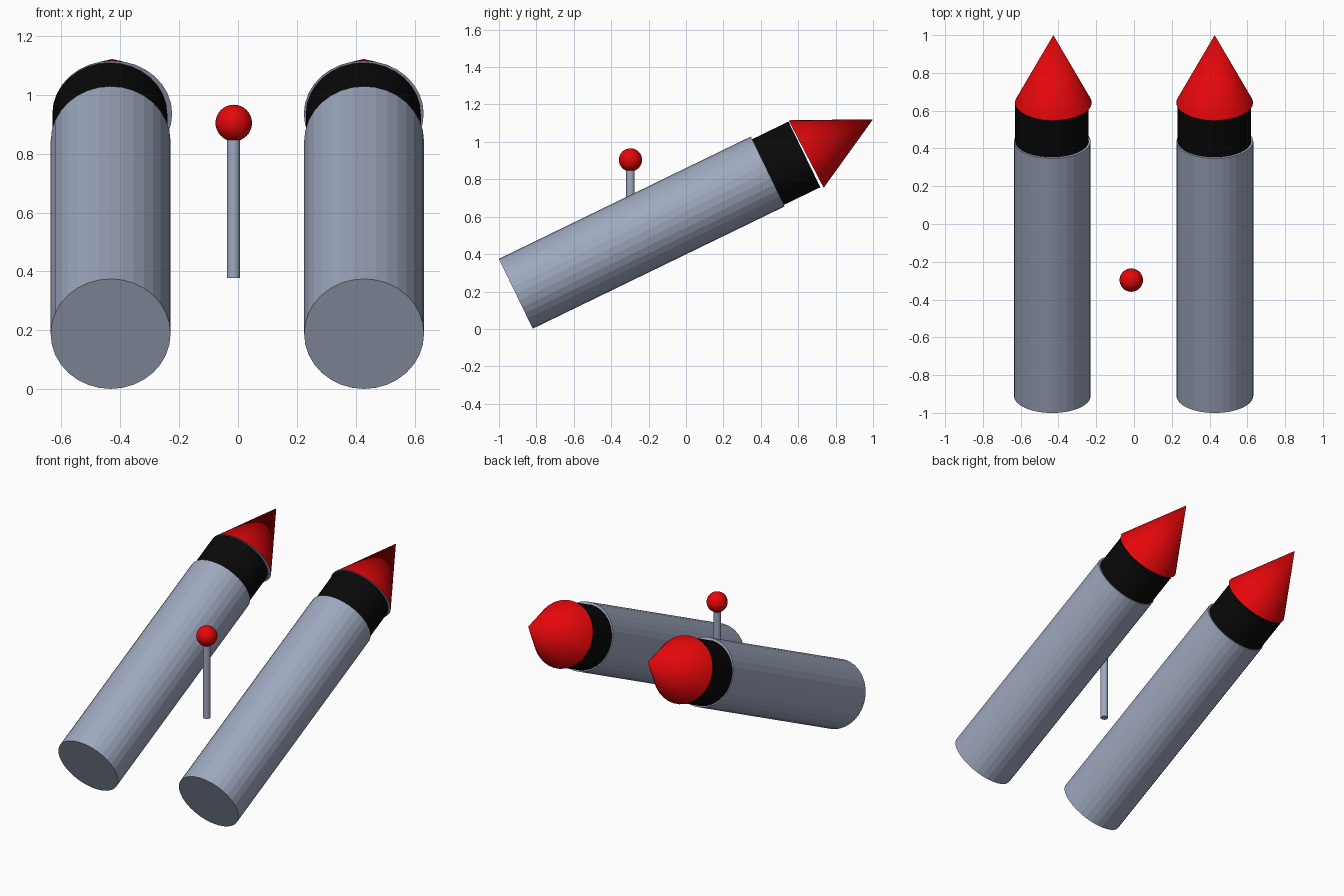
import bpy
from mathutils import Vector

if "Cube" in bpy.data.objects:
    bpy.data.objects.remove(bpy.data.objects["Cube"])

SIDES = 32


def material(name, rgb):
    m = bpy.data.materials.new(name)
    m.diffuse_color = (*rgb, 1)
    m.use_nodes = True
    m.node_tree.nodes["Principled BSDF"].inputs["Base Color"].default_value = m.diffuse_color
    return m


RED = material("red", (0.78, 0.002, 0.003))
BLACK = material("black", (0.0025, 0.0025, 0.0025))
STEEL = material("blue_grey", (0.348, 0.395, 0.527))


def tube(name, a, b, r, r_end=None, mat=STEEL, caps='NGON', stretch=1.0, smooth=True):
    """Cylinder or cone running from point a to point b."""
    a, b = Vector(a), Vector(b)
    axis = b - a
    bpy.ops.mesh.primitive_cone_add(
        vertices=SIDES, radius1=r, radius2=r if r_end is None else r_end,
        depth=axis.length, end_fill_type=caps, location=(a + b) / 2,
        rotation=axis.to_track_quat('Z', 'Y').to_euler())
    ob = bpy.context.object
    ob.name = name
    ob.scale.y = stretch
    ob.data.materials.append(mat)
    if smooth:
        bpy.ops.object.shade_smooth_by_angle()
    return ob


# Twin tilted rockets
for side, x in (("left", -0.4325), ("right", 0.428)):
    s = -1 if x < 0 else 1
    tube(side + "_body", (x, -0.91, 0.188), (x, 0.4375, 0.842), 0.2035,
         stretch=1.02, smooth=False)
    xb = -0.435 if s < 0 else 0.4255
    tube(side + "_collar", (xb, 0.40, 0.82), (xb, 0.633, 0.933), 0.195, mat=BLACK)

    # Nose cone, tilted slightly more than the body, with a grey base
    xc = s * 0.427
    base, tip = Vector((xc, 0.642, 0.935)), Vector((xc, 1.0, 1.121))
    tube(side + "_nose", base, tip, 0.2035, 0, RED, caps='NOTHING')
    bpy.ops.mesh.primitive_circle_add(
        vertices=SIDES, radius=0.2035, fill_type='NGON', location=base,
        rotation=(base - tip).to_track_quat('Z', 'Y').to_euler())
    nose_base = bpy.context.object
    nose_base.name = side + "_nose_base"
    nose_base.data.materials.append(STEEL)

# Lever with a ball knob between the rockets
tube("lever", (-0.0155, -0.297, 0.378), (-0.0155, -0.297, 0.89), 0.0225)
bpy.ops.mesh.primitive_uv_sphere_add(
    segments=32, ring_count=16, radius=0.062, location=(-0.0145, -0.297, 0.904))
knob = bpy.context.object
knob.name = "lever_knob"
knob.data.materials.append(RED)
bpy.ops.object.shade_smooth()
